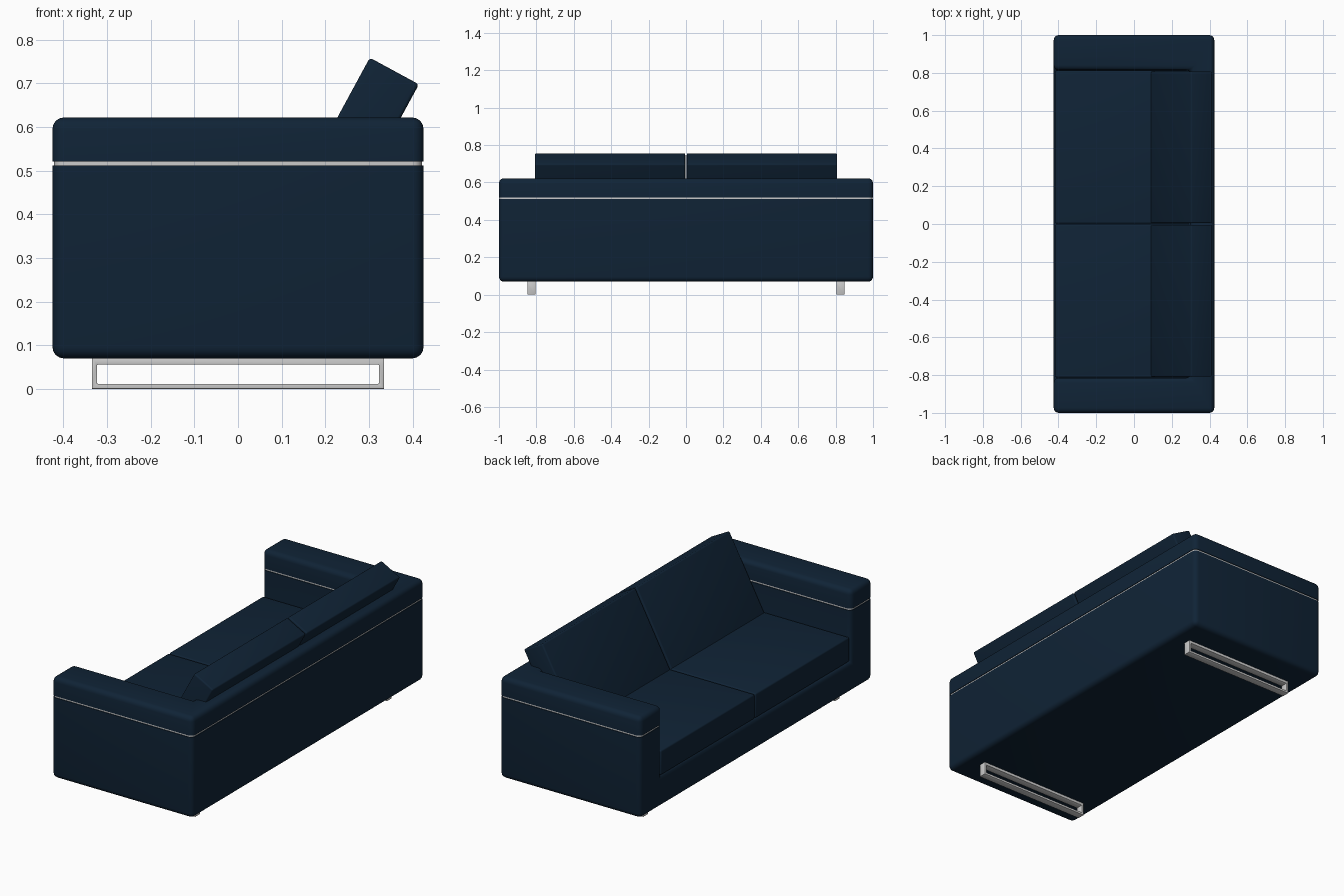
import bpy, bmesh, math
from mathutils import Matrix, Vector

if "Cube" in bpy.data.objects:
    bpy.data.objects.remove(bpy.data.objects["Cube"])

navy = bpy.data.materials.new("navy_fabric")
navy.diffuse_color = (0.005, 0.017, 0.037, 1)
navy.use_nodes = True
navy.node_tree.nodes["Principled BSDF"].inputs["Base Color"].default_value = navy.diffuse_color


def cells(xs, ys, zs, filled, bevel, segments=4):
    """Closed solid made of the filled boxes of a coarse grid, with rounded edges."""
    bm = bmesh.new()
    cuts = (xs, ys, zs)
    for c in filled:
        for a in range(3):
            for d in (0, 1):
                n = list(c)
                n[a] += 2 * d - 1
                if tuple(n) in filled:
                    continue
                b, e = (a + 1) % 3, (a + 2) % 3
                quad = []
                for i, j in ((0, 0), (1, 0), (1, 1), (0, 1)):
                    p = [0, 0, 0]
                    p[a] = cuts[a][c[a] + d]
                    p[b] = cuts[b][c[b] + i]
                    p[e] = cuts[e][c[e] + j]
                    quad.append(bm.verts.new(p))
                bm.faces.new(quad if d else quad[::-1])
    bmesh.ops.remove_doubles(bm, verts=bm.verts, dist=1e-5)
    bmesh.ops.dissolve_limit(bm, angle_limit=0.02, verts=bm.verts, edges=bm.edges)
    bmesh.ops.recalc_face_normals(bm, faces=bm.faces)
    sharp = [e for e in bm.edges if len(e.link_faces) == 2 and e.calc_face_angle() > 0.5]
    bmesh.ops.bevel(bm, geom=sharp, offset=bevel, segments=segments, profile=0.5,
                    affect='EDGES', clamp_overlap=True)
    bm.normal_update()
    return bm


def box(x0, x1, y0, y1, z0, z1, bevel):
    return cells((x0, x1), (y0, y1), (z0, z1), {(0, 0, 0)}, bevel)


def slice_z(bm, z, keep_below):
    """Cut at height z, keep one side and cap it."""
    r = bmesh.ops.bisect_plane(bm, geom=bm.verts[:] + bm.edges[:] + bm.faces[:],
                               plane_co=(0, 0, z), plane_no=(0, 0, 1),
                               clear_outer=keep_below, clear_inner=not keep_below)
    rim = [e for e in r["geom_cut"] if isinstance(e, bmesh.types.BMEdge)]
    bmesh.ops.holes_fill(bm, edges=rim, sides=0)
    bmesh.ops.recalc_face_normals(bm, faces=bm.faces)


def finish(name, bm, mat=None):
    me = bpy.data.meshes.new(name)
    bm.to_mesh(me)
    bm.free()
    ob = bpy.data.objects.new(name, me)
    bpy.context.collection.objects.link(ob)
    if mat:
        me.materials.append(mat)
    bpy.ops.object.select_all(action='DESELECT')
    ob.select_set(True)
    bpy.context.view_layer.objects.active = ob
    bpy.ops.object.shade_smooth_by_angle(angle=math.radians(35))


# Body: base, two arms and back as one rounded shell, split by a piping seam
shell = {(i, j, 0) for i in range(2) for j in range(3)}
shell |= {(0, 0, 1), (0, 2, 1), (1, 0, 1), (1, 1, 1), (1, 2, 1)}


def body():
    return cells((-0.425, 0.30, 0.425), (-1, -0.815, 0.815, 1), (0.07, 0.235, 0.622),
                 shell, 0.026)


lower = body()
slice_z(lower, 0.512, True)
finish("body_lower", lower, navy)

upper = body()
slice_z(upper, 0.521, False)
finish("arm_and_back_top", upper, navy)

piping = body()
moves = [(v, v.normal.copy()) for v in piping.verts]
for v, n in moves:
    v.co -= n * 0.004
slice_z(piping, 0.525, True)
slice_z(piping, 0.508, False)
finish("piping", piping)

for side, tag in ((-1, "right"), (1, "left")):
    # Seat cushion
    y0, y1 = sorted((side * 0.003, side * 0.812))
    finish("seat_cushion_" + tag, box(-0.418, 0.295, y0, y1, 0.236, 0.37, 0.008), navy)

    # Leaning back cushion, pivoting on its top front edge
    y0, y1 = sorted((side * 0.004, side * 0.808))
    cushion = box(0, 0.128, y0, y1, -0.46, 0, 0.008)
    cushion.transform(Matrix.Translation(Vector((0.302, 0, 0.759)))
                      @ Matrix.Rotation(math.radians(28.5), 4, 'Y'))
    finish("back_cushion_" + tag, cushion, navy)

    # Sled leg: rectangular metal frame
    yc = side * 0.826
    ring = {(i, 0, k) for i in range(3) for k in range(3)} - {(1, 0, 1)}
    finish("leg_frame_" + tag,
           cells((-0.335, -0.323, 0.323, 0.335), (yc - 0.021, yc + 0.021),
                 (0, 0.012, 0.056, 0.072), ring, 0.002, 2))
